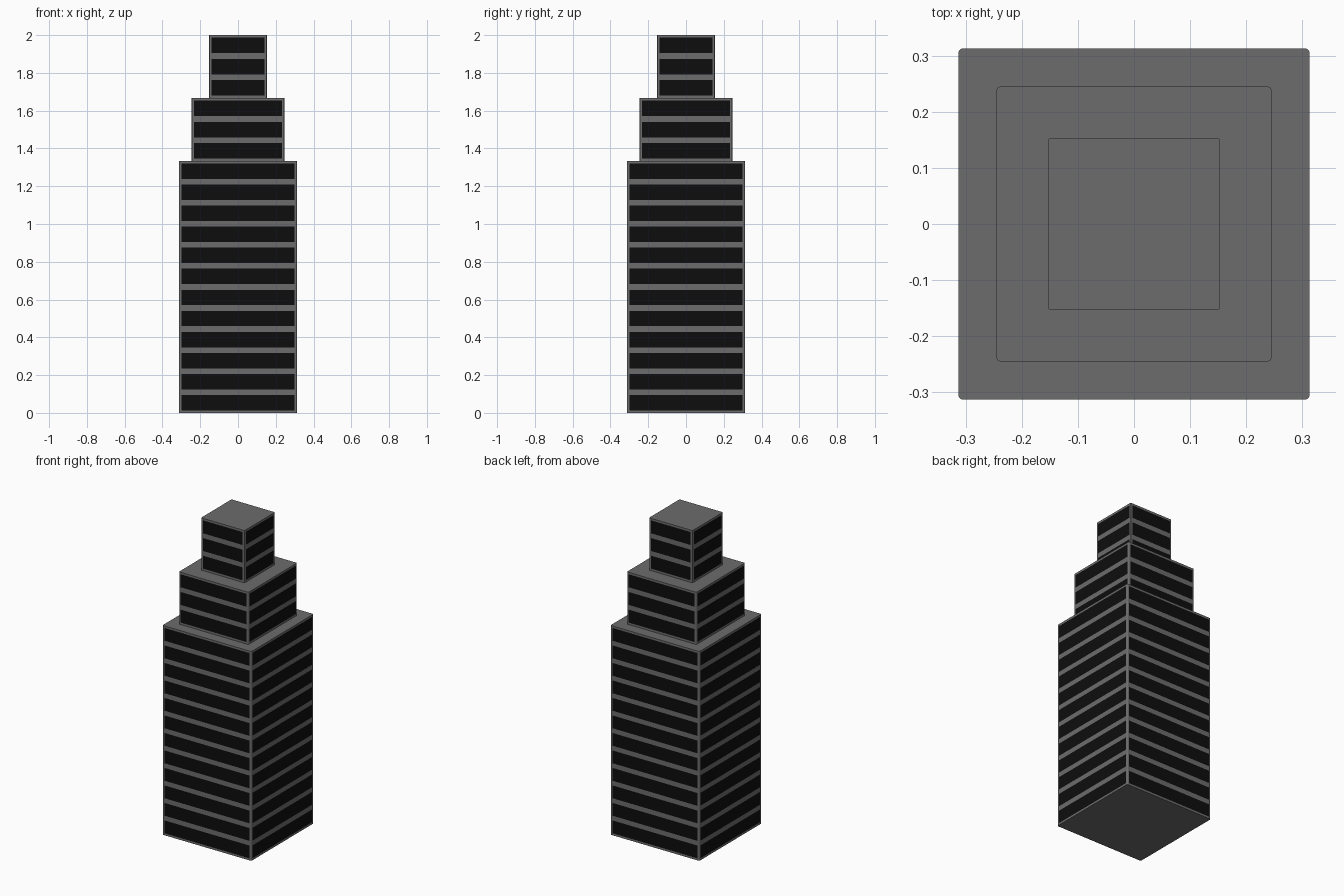
import bpy, bmesh, math

if "Cube" in bpy.data.objects:
    bpy.data.objects.remove(bpy.data.objects["Cube"], do_unlink=True)


def make_material(name, value):
    mat = bpy.data.materials.new(name)
    mat.use_nodes = True
    colour = (value, value, value, 1)
    mat.diffuse_color = colour
    bsdf = mat.node_tree.nodes["Principled BSDF"]
    bsdf.inputs["Base Color"].default_value = colour
    bsdf.inputs["Roughness"].default_value = 0.8
    return mat


concrete = make_material("grey_concrete", 0.15)
glass = make_material("black_glass", 0.004)

MARGIN = 0.013   # frame around the window bands
GAP = 0.03       # floor slab between the bands
ARC_STEPS = 4    # segments of each rounded corner


def outline(half, radius):
    """Rounded square; the last edge of each quarter is a window edge."""
    points = []
    for quarter in range(4):
        turn = quarter * math.pi / 2
        c, s = math.cos(turn), math.sin(turn)
        local = [(half, half - MARGIN)]
        for i in range(ARC_STEPS + 1):
            a = i / ARC_STEPS * math.pi / 2
            local.append((half - radius + radius * math.cos(a),
                          half - radius + radius * math.sin(a)))
        local.append((half - MARGIN, half))
        points += [(x * c - y * s, x * s + y * c) for x, y in local]
    return points


def build_tier(name, half, bottom, top, floors, closed_base):
    # Levels alternate slab, window band, slab, ...
    band = (top - bottom - 2 * MARGIN - (floors - 1) * GAP) / floors
    levels = [bottom]
    for floor in range(floors):
        low = bottom + MARGIN + floor * (band + GAP)
        levels += [low, low + band]
    levels.append(top)

    bm = bmesh.new()
    plan = outline(half, half * 0.028)
    rings = [[bm.verts.new((x, y, z)) for x, y in plan] for z in levels]
    count, per_side = len(plan), len(plan) // 4
    for level, (lower, upper) in enumerate(zip(rings, rings[1:])):
        for i in range(count):
            j = (i + 1) % count
            face = bm.faces.new((lower[i], lower[j], upper[j], upper[i]))
            is_wall = i % per_side == per_side - 1
            face.material_index = int(is_wall and level % 2 == 1)
    bm.faces.new(rings[-1])
    if closed_base:
        bm.faces.new(reversed(rings[0]))

    mesh = bpy.data.meshes.new(name)
    bm.to_mesh(mesh)
    bm.free()
    mesh.materials.append(concrete)
    mesh.materials.append(glass)
    obj = bpy.data.objects.new(name, mesh)
    bpy.context.collection.objects.link(obj)
    bpy.ops.object.select_all(action="DESELECT")
    obj.select_set(True)
    bpy.context.view_layer.objects.active = obj
    bpy.ops.object.shade_smooth_by_angle(angle=math.radians(30))


# Three stacked setbacks of the tower
build_tier("lower_tower", 0.313, 0, 4 / 3, 12, True)
build_tier("middle_tower", 0.245, 4 / 3, 5 / 3, 3, False)
build_tier("upper_tower", 0.153, 5 / 3, 2, 3, False)
